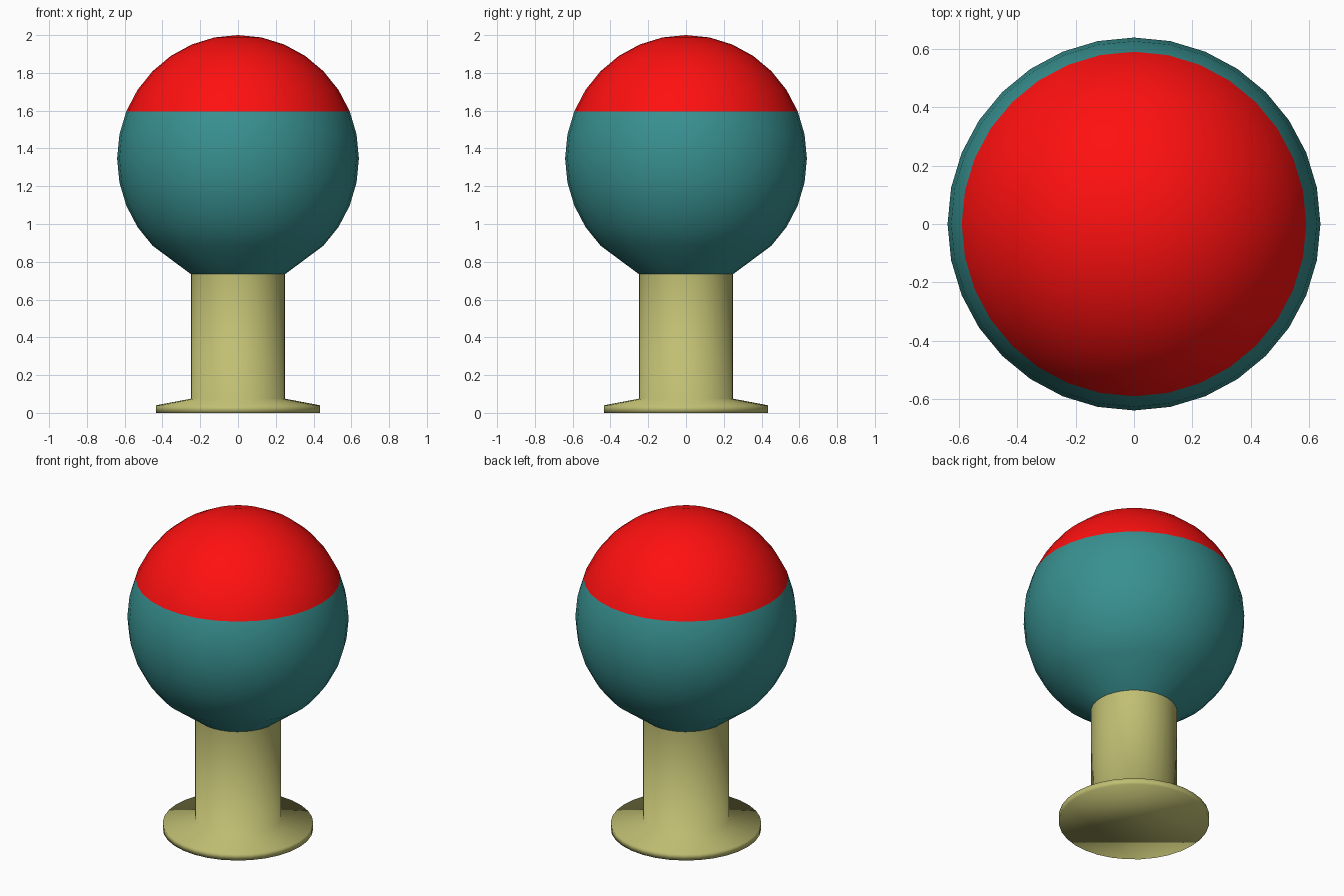
import bpy, bmesh
from math import sin, cos, pi, radians

if "Cube" in bpy.data.objects:
    bpy.data.objects.remove(bpy.data.objects["Cube"])

SIDES = 32


def material(name, rgb):
    m = bpy.data.materials.new(name)
    m.diffuse_color = (*rgb, 1)
    m.use_nodes = True
    m.node_tree.nodes["Principled BSDF"].inputs["Base Color"].default_value = m.diffuse_color
    return m


def lathe(name, profile, mats, mat_of=lambda z: 0, cap_bottom=False):
    """Revolve (radius, z) points listed bottom to top; radius 0 makes a pole."""
    bm = bmesh.new()
    rings = []
    for r, z in profile:
        n = SIDES if r > 0 else 1
        rings.append([bm.verts.new((r * cos(2 * pi * i / SIDES), r * sin(2 * pi * i / SIDES), z))
                      for i in range(n)])
    for a, b in zip(rings, rings[1:]):
        for i in range(SIDES):
            j = (i + 1) % SIDES
            loop = [a[i], a[j], b[0]] if len(b) == 1 else [a[i], a[j], b[j], b[i]]
            f = bm.faces.new(loop)
            f.material_index = mat_of(f.calc_center_median().z)
    if cap_bottom:
        bm.faces.new(rings[0][::-1])
    for f in bm.faces:
        f.smooth = True
    me = bpy.data.meshes.new(name)
    bm.to_mesh(me)
    bm.free()
    for m in mats:
        me.materials.append(m)
    ob = bpy.data.objects.new(name, me)
    bpy.context.collection.objects.link(ob)
    return ob


cream = material("khaki", (0.53, 0.52, 0.17))
teal = material("teal", (0.04, 0.28, 0.28))
red = material("red", (1.0, 0.005, 0.005))

# Stem with flared foot
lathe("stem_and_foot", [(0.435, 0), (0.435, 0.04), (0.25, 0.075), (0.25, 0.735)],
      [cream], cap_bottom=True)

# Ball: tapers down to the stem, red cap above z = 1.595
cz, rad_h, rad_v = 1.347, 0.64, 0.653
ball = [(0.25, 0.735)]
ball += [(rad_h * cos(radians(a * 11.25)), cz + rad_v * sin(radians(a * 11.25))) for a in range(-4, 8)]
ball += [(0, 2.0)]
lathe("ball", ball, [teal, red], lambda z: 1 if z > 1.595 else 0)
